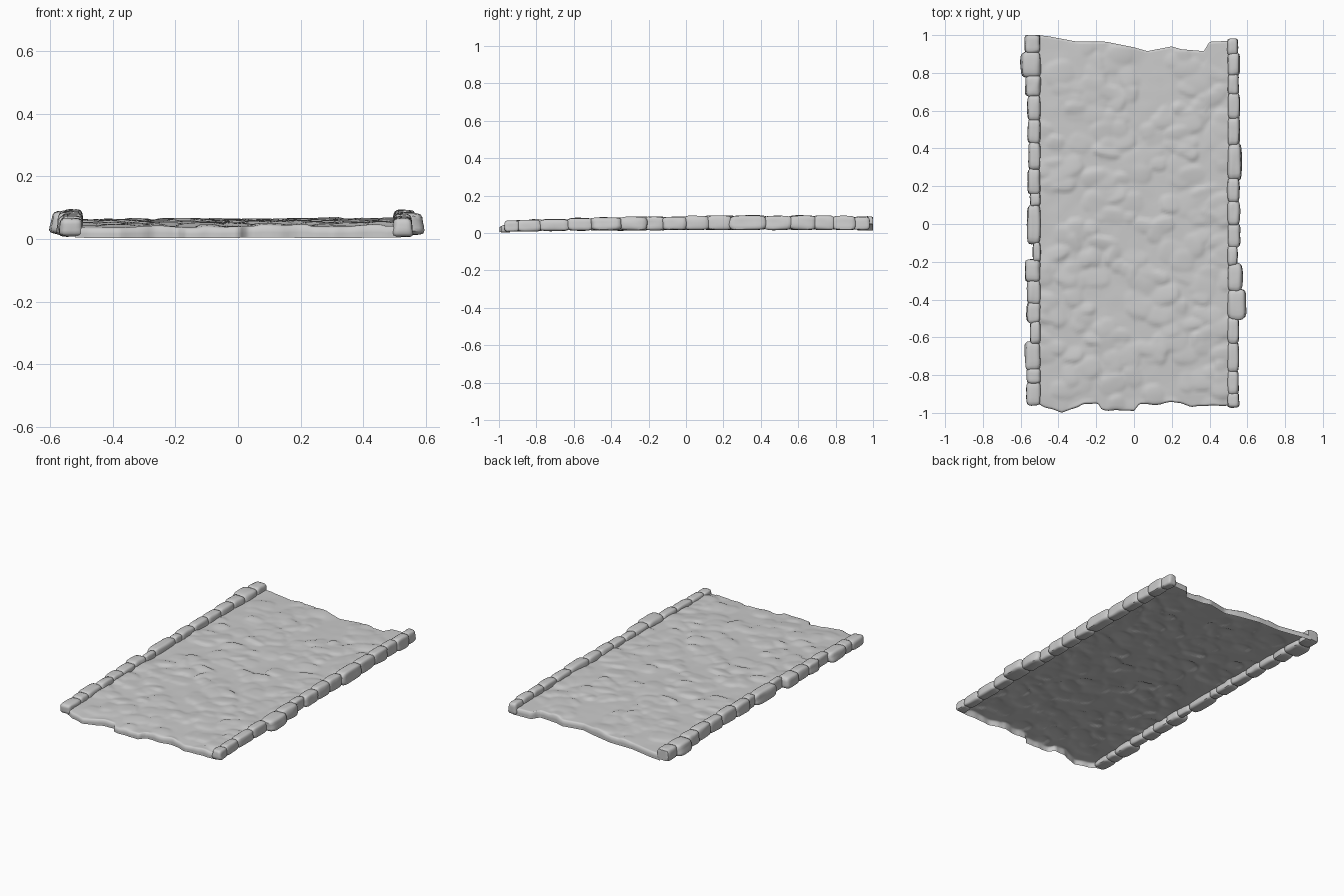
import bpy, bmesh, math, random
from mathutils import Vector, noise

if "Cube" in bpy.data.objects:
    bpy.data.objects.remove(bpy.data.objects["Cube"])

random.seed(4)


def lerp_table(pts, v):
    if v <= pts[0][0]:
        return pts[0][1]
    for (a, fa), (b, fb) in zip(pts, pts[1:]):
        if v <= b:
            return fa + (fb - fa) * (v - a) / (b - a)
    return pts[-1][1]


# ragged ends of the path, and its gentle rise from front to back
BACK = [(-.52, 1.0), (-.46, .995), (-.3, .965), (-.15, .965), (.0, .935), (.07, .915),
        (.2, .94), (.25, .925), (.37, .915), (.4, .965), (.52, .97)]
FRONT = [(-.52, -.945), (-.48, -.965), (-.38, -1.0), (-.27, -.955), (-.19, -.95),
         (-.17, -.985), (0, -.99), (.03, -.95), (.1, -.96), (.2, -.94), (.3, -.965), (.52, -.96)]
SURFACE = [(-1, .038), (-.9, .046), (-.5, .055), (0, .06), (.6, .06), (1, .056)]
CURB_TOP = [(-1, .062), (-.9, .069), (-.5, .081), (0, .09), (.3, .094), (.7, .093), (1, .087)]
UNDER = [(-1, .006), (-.5, .013), (0, .016), (1, .016)]

# cobbles: scattered tilted domes
cobbles = []
for i in range(230):
    cobbles.append((random.uniform(-.5, .5), random.uniform(-.98, .95),
                    random.uniform(.035, .085), random.uniform(.03, .07),
                    random.uniform(-.5, .5), random.uniform(.003, .009),
                    random.uniform(-.7, .7), random.uniform(-.7, .7)))


def height(x, y):
    h = lerp_table(SURFACE, y) + .004 * x
    h += .003 * noise.noise(Vector((x * 4, y * 4, 1)))
    h += .0015 * noise.noise(Vector((x * 14, y * 14, 5)))
    best = 0
    for cx, cy, rx, ry, ang, hh, tx, ty in cobbles:
        dx, dy = x - cx, y - cy
        if abs(dx) > .1 or abs(dy) > .1:
            continue
        u = (dx * math.cos(ang) + dy * math.sin(ang)) / rx
        v = (dy * math.cos(ang) - dx * math.sin(ang)) / ry
        d = abs(u) ** 2.6 + abs(v) ** 2.6
        if d < 1:
            best = max(best, hh * (1 - d) ** .6 * (1 + tx * u + ty * v))
    return h + best - .003


def finish(bm, name, angle=45):
    mesh = bpy.data.meshes.new(name)
    bm.to_mesh(mesh)
    bm.free()
    obj = bpy.data.objects.new(name, mesh)
    bpy.context.collection.objects.link(obj)
    bpy.ops.object.select_all(action='DESELECT')
    obj.select_set(True)
    bpy.context.view_layer.objects.active = obj
    bpy.ops.object.shade_smooth_by_angle(angle=math.radians(angle))
    return obj


# cobbled surface: open-bottomed sheet with a skirt at both ends
bm = bmesh.new()
NX, NY = 84, 150
rows = []
for j in range(-3, NY + 4):
    row = []
    t = min(max(j / NY, 0), 1)
    for i in range(NX + 1):
        x = -.52 + 1.04 * i / NX
        f, b = lerp_table(FRONT, x), lerp_table(BACK, x)
        f += .008 * noise.noise(Vector((x * 18, 2, 0)))
        f, b = max(f, -1), min(b, 1)
        y = f + (b - f) * t
        z = height(x, y)
        step = max(-j, j - NY, 0)
        if step == 0 and t in (0, 1):
            y += .008 if t == 0 else -.008
        if step:
            low = .004 + .004 * noise.noise(Vector((x * 5, y, 3))) if t == 0 else .014
            low = max(low, 0)
            z = low + (z - low) * (.85, .4, 0)[step - 1]
        row.append(bm.verts.new((x, y, z)))
    rows.append(row)
for r0, r1 in zip(rows, rows[1:]):
    for i in range(NX):
        bm.faces.new((r0[i], r0[i + 1], r1[i + 1], r1[i]))
finish(bm, "cobbled_path", 60)


# curb stones: rounded blocks
def add_stone(bm, x0, x1, y0, y1, z0, z1, seed):
    part = bmesh.new()
    bmesh.ops.create_cube(part, size=2)
    bmesh.ops.subdivide_edges(part, edges=part.edges[:], cuts=5, use_grid_fill=True)
    c = Vector(((x0 + x1) / 2, (y0 + y1) / 2, (z0 + z1) / 2))
    s = Vector((abs(x1 - x0) / 2, (y1 - y0) / 2, (z1 - z0) / 2))
    new = {}
    for v in part.verts:
        p = v.co.copy()
        n = sum(abs(k) ** 5 for k in p) ** .2
        p /= n
        wob = noise.noise_vector(p * .9 + Vector((seed * 7.3, 0, 0)))
        p += Vector((wob.x * .12, wob.y * .10, wob.z * .08))
        p.x *= 1 - .1 * p.z
        q = Vector((c.x + p.x * s.x, c.y + p.y * s.y, c.z + p.z * s.z))
        q.z = max(q.z, 0)
        q.y = max(-1, min(1, q.y))
        new[v] = bm.verts.new(q)
    for f in part.faces:
        bm.faces.new([new[v] for v in f.verts])
    part.free()


LEFT = [(1.0, .58), (.91, .595), (.78, .575), (.68, .563), (.55, .563), (.43, .558), (.29, .562),
        (.16, .55), (.10, .565), (-.10, .535), (-.195, .578), (-.3, .565), (-.42, .567),
        (-.52, .55), (-.63, .577), (-.77, .567), (-.84, .57), (-.955, 0)]
RIGHT = [(.975, .55), (.9, .56), (.79, .555), (.69, .56), (.56, .56), (.42, .568), (.24, .558),
         (.12, .56), (0, .563), (-.12, .548), (-.215, .573), (-.35, .592), (-.5, .555),
         (-.63, .555), (-.78, .553), (-.9, .557), (-.965, 0)]
for side, stones, name in ((-1, LEFT, "left_curb_stones"), (1, RIGHT, "right_curb_stones")):
    bm = bmesh.new()
    for k, ((ya, w), (yb, _)) in enumerate(zip(stones, stones[1:])):
        mid = (ya + yb) / 2
        top = lerp_table(CURB_TOP, mid) + random.uniform(-.003, .002)
        xs = sorted((side * .495, side * w))
        add_stone(bm, xs[0], xs[1], yb - .006, ya + .006,
                  lerp_table(UNDER, mid), top, k + 40 * (side + 1))
    finish(bm, name)
